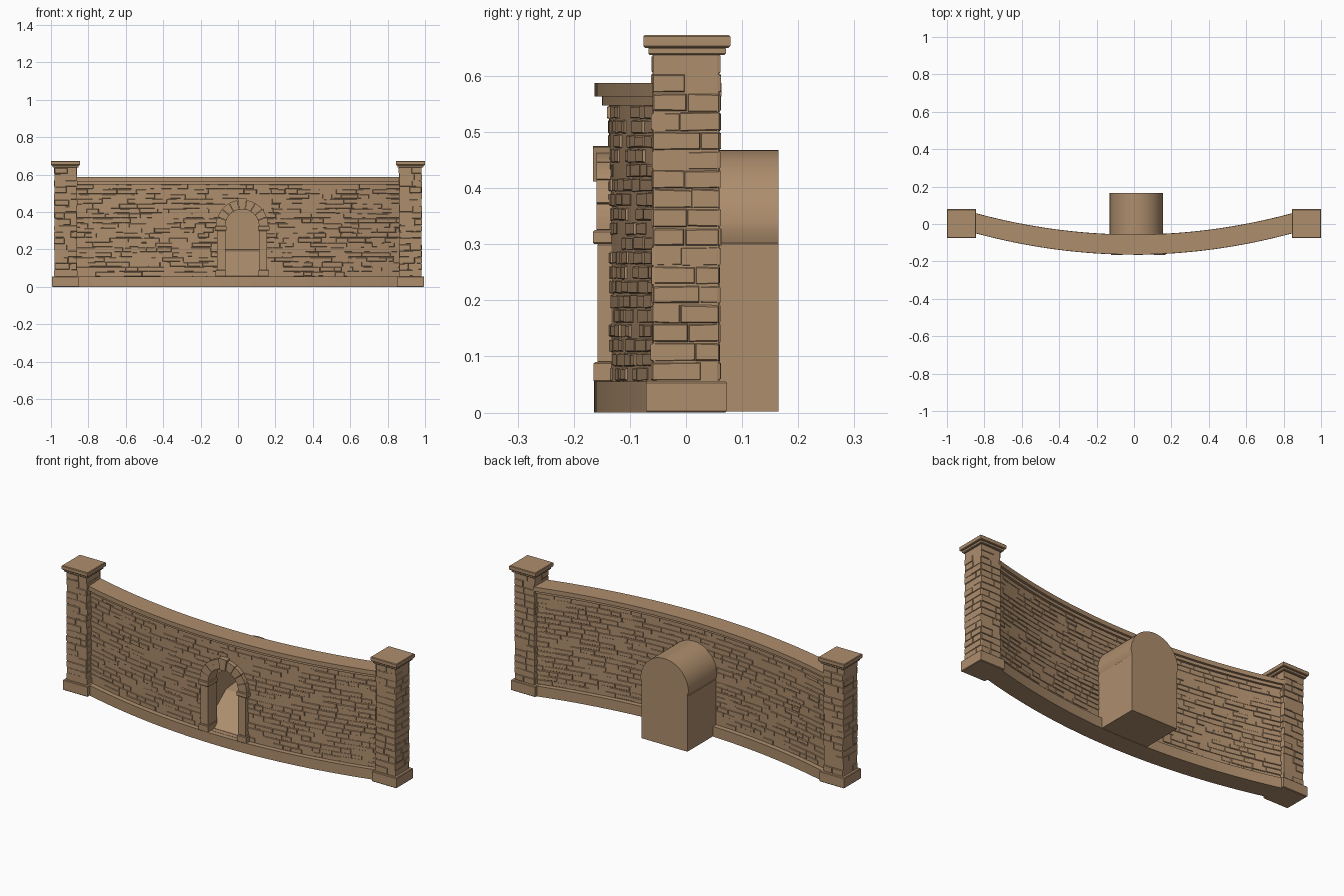
import bpy, bmesh, math, random
from mathutils import Vector

if "Cube" in bpy.data.objects:
    bpy.data.objects.remove(bpy.data.objects["Cube"])

random.seed(4)
stone = bpy.data.materials.new("tan_stone")
stone.diffuse_color = (0.42, 0.268, 0.152, 1)
stone.use_nodes = True
stone.node_tree.nodes["Principled BSDF"].inputs["Base Color"].default_value = stone.diffuse_color

CX = 0.022          # doorway centre
SPRING = 0.325      # height where the arch begins
END = 0.87          # wall end, tucked inside the pillars


def curve_y(x):
    return -0.11 + 0.115 * (x / 0.85) ** 2


def finish(bm, name, smooth=False):
    bmesh.ops.recalc_face_normals(bm, faces=bm.faces)
    me = bpy.data.meshes.new(name)
    bm.to_mesh(me)
    bm.free()
    me.materials.append(stone)
    ob = bpy.data.objects.new(name, me)
    bpy.context.collection.objects.link(ob)
    bpy.ops.object.select_all(action='DESELECT')
    ob.select_set(True)
    bpy.context.view_layer.objects.active = ob
    if smooth:
        bpy.ops.object.shade_smooth_by_angle(angle=math.radians(30))
    return ob


def loft(bm, rings):
    """Closed solid through a list of rings of equal size."""
    vs = [[bm.verts.new(p) for p in r] for r in rings]
    n = len(vs[0])
    for a, b in zip(vs, vs[1:]):
        for i in range(n):
            bm.faces.new((a[i], a[(i + 1) % n], b[(i + 1) % n], b[i]))
    bm.faces.new(vs[0][::-1])
    bm.faces.new(vs[-1])


def rect(x0, x1, y0, y1, z):
    return [(x0, y0, z), (x1, y0, z), (x1, y1, z), (x0, y1, z)]


def block(bm, x0, x1, y0, y1, z0, z1, b=0.003):
    """Box with small chamfers on its top and bottom rims."""
    loft(bm, [rect(x0 + b, x1 - b, y0 + b, y1 - b, z0), rect(x0, x1, y0, y1, z0 + b),
              rect(x0, x1, y0, y1, z1 - b), rect(x0 + b, x1 - b, y0 + b, y1 - b, z1)])


def prism(name, profile, y0, y1, smooth=False):
    bm = bmesh.new()
    loft(bm, [[(x, y, z) for x, z in profile] for y in (y0, y1)])
    return finish(bm, name, smooth)


def sweep(name, half, z0, z1):
    """Band that follows the curve of the wall."""
    bm = bmesh.new()
    rings = []
    for i in range(41):
        x = -END + 2 * END * i / 40
        y = curve_y(x)
        rings.append([(x, y - half, z0), (x, y - half, z1), (x, y + half, z1), (x, y + half, z0)])
    loft(bm, rings)
    return finish(bm, name, True)


def cut(ob, cutter):
    m = ob.modifiers.new("cut", 'BOOLEAN')
    m.operation, m.solver, m.object = 'DIFFERENCE', 'EXACT', cutter
    bpy.ops.object.select_all(action='DESELECT')
    ob.select_set(True)
    bpy.context.view_layer.objects.active = ob
    bpy.ops.object.modifier_apply(modifier=m.name)


def arc(cx, r, z, n, a0=0.0, a1=math.pi):
    return [(cx + r * math.cos(a0 + (a1 - a0) * i / n), z + r * math.sin(a0 + (a1 - a0) * i / n))
            for i in range(n + 1)]


def course(bm, place, u0, u1, z0, z1, lo, hi):
    """One row of shallow bricks; place(u, z, depth) gives the position."""
    u = u0
    while u < u1 - 1e-4:
        e = u + random.uniform(lo, hi)
        if u1 - e < lo * 0.6:
            e = u1
        d = random.uniform(-0.0005, 0.005)
        c = random.uniform(0.001, 0.003)
        if d > 0.0007:
            back = [place(p, q, -0.003) for p, q in ((u, z0), (e, z0), (e, z1), (u, z1))]
            j = [random.uniform(0, 0.0025) for _ in range(4)]
            front = [place(p, q, d) for p, q in ((u + c, z0 + c + j[0]), (e - c, z0 + c + j[1]),
                                                 (e - c, z1 - c - j[2]), (u + c, z1 - c - j[3]))]
            loft(bm, [back, front])
        u = e


# curved wall bands
sweep("wall_plinth", 0.054, 0, 0.055)
body = sweep("wall_core", 0.027, 0.05, 0.555)
sweep("coping_moulding", 0.040, 0.547, 0.564)
sweep("coping", 0.053, 0.563, 0.587)

# doorway opening
door = prism("door_cutter", [(CX - 0.09, 0.056), (CX + 0.09, 0.056)] + arc(CX, 0.09, SPRING, 20), -0.3, 0.1)
cut(body, door)
bpy.data.objects.remove(door)

# wall bricks, front and back, stopping at the door surround
for name, s in (("front_bricks", -1), ("back_bricks", 1)):
    bm = bmesh.new()
    place = lambda u, z, d: Vector((u, curve_y(u) + s * (0.027 + d), z))
    rows = 19
    for r in range(rows):
        z0 = 0.055 + r * 0.493 / rows
        z1 = z0 + 0.493 / rows
        h = max(0, z0 - SPRING)
        w = math.sqrt(0.13 ** 2 - h * h) if h < 0.13 else 0
        if w < 0.02:
            course(bm, place, -END, END, z0, z1, 0.04, 0.11)
        else:
            w = min(w, 0.118)
            course(bm, place, -END, CX - w, z0, z1, 0.04, 0.11)
            course(bm, place, CX + w, END, z0, z1, 0.04, 0.11)
    finish(bm, name)

# rear chamber: thin vaulted shell
N = 0.013


def vault(t, z):
    return ([(N - 0.137 + t, z), (N + 0.137 - t, z), (N + 0.137 - t, 0.30), (N + 0.135 - t, 0.302)]
            + arc(N, 0.143 - t, SPRING, 28) + [(N - 0.135 + t, 0.302), (N - 0.137 + t, 0.30)])


shell = prism("chamber_shell", vault(0, 0.002), -0.09, 0.165, True)
hollow = prism("chamber_cutter", vault(0.01, 0.012), -0.2, 0.155)
cut(shell, hollow)
bpy.data.objects.remove(hollow)

# sloping chamber floor
bm = bmesh.new()
loft(bm, [[(x, -0.11, 0.01), (x, -0.11, 0.057), (x, 0.06, 0.19), (x, 0.158, 0.20), (x, 0.158, 0.01)]
          for x in (N - 0.13, N + 0.13)])
finish(bm, "chamber_floor")

# door jambs with bases and imposts
bm = bmesh.new()
for s in (-1, 1):
    for a, b, y, z0, z1 in ((0.087, 0.142, -0.165, 0.054, 0.09), (0.09, 0.134, -0.158, 0.088, 0.302),
                            (0.084, 0.146, -0.166, 0.30, SPRING)):
        xs = sorted((CX + s * a, CX + s * b))
        block(bm, xs[0], xs[1], y, -0.085, z0, z1)
finish(bm, "door_jambs")

# arch stones
bm = bmesh.new()
stones = 9
for k in range(stones):
    a0 = math.pi * k / stones + 0.008
    a1 = math.pi * (k + 1) / stones - 0.008
    key = k == stones // 2
    r0, r1, y = (0.088, 0.15, -0.166) if key else (0.09, 0.14, -0.158 - random.uniform(0, 0.002))
    prof = arc(CX, r0, SPRING, 4, a0, a1) + arc(CX, r1, SPRING, 4, a1, a0)
    loft(bm, [[(x, yy, z) for x, z in prof] for yy in (y, -0.085)])
finish(bm, "arch_stones")

# end pillars
for side, s in (("left", -1), ("right", 1)):
    px = s * 0.922
    bm = bmesh.new()
    block(bm, px - 0.073, px + 0.073, -0.071, 0.073, 0, 0.056)
    finish(bm, side + "_pillar_plinth")

    bm = bmesh.new()
    H = 0.058
    loft(bm, [rect(px - H, px + H, -H, H, z) for z in (0.05, 0.645)])
    for f in range(4):
        ca, sa = math.cos(f * math.pi / 2), math.sin(f * math.pi / 2)

        def place(u, z, d):
            v = -H - d
            return Vector((px + u * ca - v * sa, u * sa + v * ca, z))
        for r in range(17):
            z0 = 0.056 + r * 0.582 / 17
            course(bm, place, -H - 0.002, H + 0.002, z0, z0 + 0.582 / 17, 0.045, 0.09)
    finish(bm, side + "_pillar_shaft")

    # stepped pillar cap
    bm = bmesh.new()
    block(bm, px - 0.069, px + 0.069, -0.067, 0.071, 0.637, 0.652)
    block(bm, px - 0.078, px + 0.078, -0.076, 0.079, 0.65, 0.673)
    finish(bm, side + "_pillar_cap")
